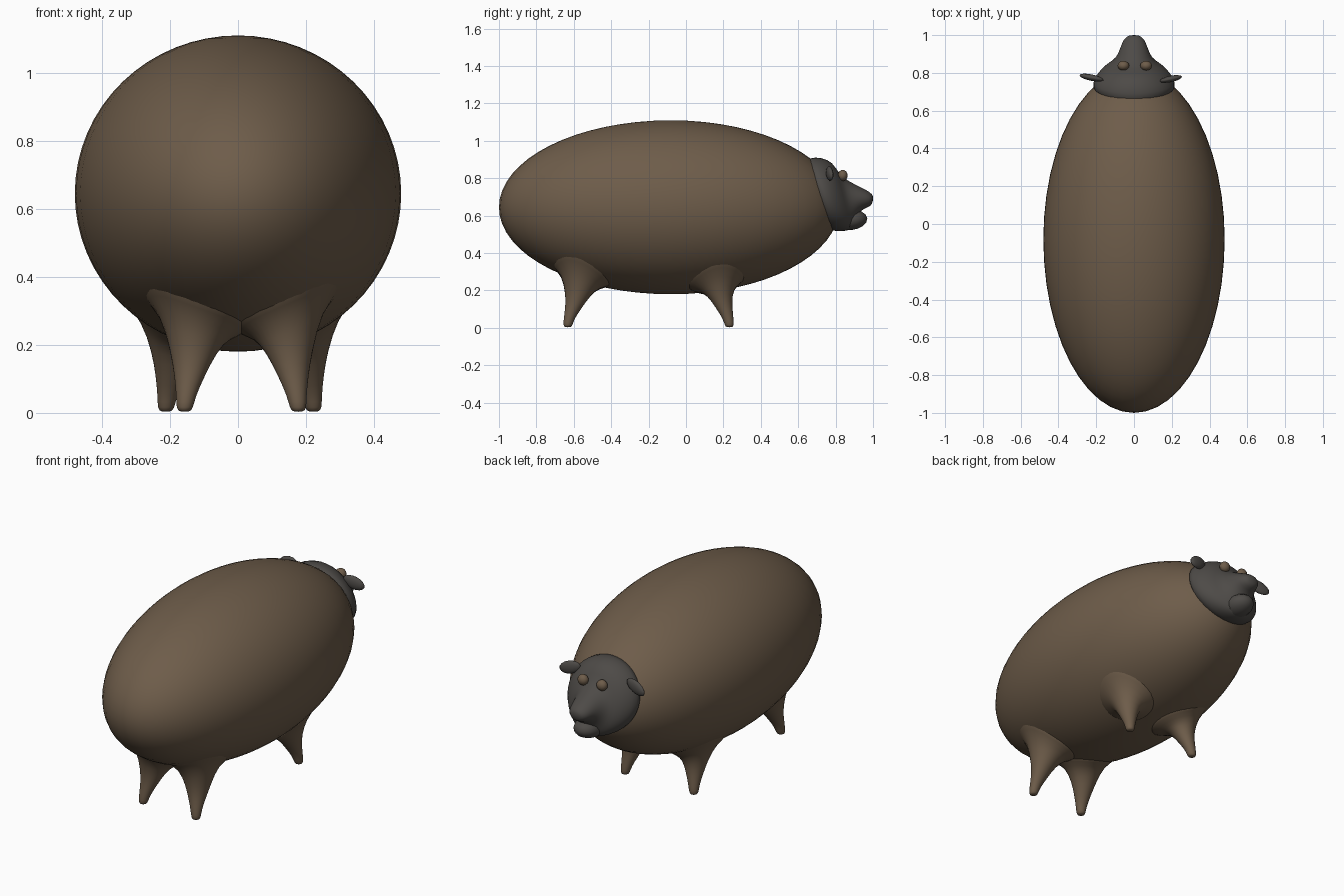
import bpy, bmesh, math
from mathutils import Vector, Matrix, Euler

if "Cube" in bpy.data.objects:
    bpy.data.objects.remove(bpy.data.objects["Cube"])


def material(name, rgb):
    m = bpy.data.materials.new(name)
    m.diffuse_color = (*rgb, 1)
    m.use_nodes = True
    m.node_tree.nodes["Principled BSDF"].inputs["Base Color"].default_value = m.diffuse_color
    return m


wool = material("wool brown", (0.155, 0.108, 0.068))
face = material("face charcoal", (0.075, 0.069, 0.063))

CENTRE, RX, RY_BACK, RY_FRONT, RZ = Vector((0, -0.08, 0.645)), 0.48, 0.92, 0.90, 0.465


def finish(name, bm, mat):
    bmesh.ops.recalc_face_normals(bm, faces=bm.faces[:])
    me = bpy.data.meshes.new(name)
    bm.to_mesh(me)
    bm.free()
    for p in me.polygons:
        p.use_smooth = True
    me.materials.append(mat)
    ob = bpy.data.objects.new(name, me)
    bpy.context.collection.objects.link(ob)
    return ob


def ellipsoid(name, loc, radii, mat, rot=(0, 0, 0), seg=16):
    bm = bmesh.new()
    bmesh.ops.create_uvsphere(bm, u_segments=seg, v_segments=seg // 2, radius=1)
    bm.transform(Matrix.LocRotScale(Vector(loc), Euler(rot), Vector(radii)))
    return finish(name, bm, mat)


def loft(name, rings, mat, levels=1):
    bm = bmesh.new()
    loops = [[bm.verts.new(p) for p in ring] for ring in rings]
    n = len(loops[0])
    for a, b in zip(loops, loops[1:]):
        for i in range(n):
            bm.faces.new((a[i], a[(i + 1) % n], b[(i + 1) % n], b[i]))
    bm.faces.new(loops[0])
    bm.faces.new(loops[-1])
    ob = finish(name, bm, mat)
    sub = ob.modifiers.new("smooth", "SUBSURF")
    sub.levels = sub.render_levels = levels
    return ob


def belly(x, y):
    # height of the underside of the body
    ry = RY_FRONT if y > CENTRE.y else RY_BACK
    k = 1 - (x / RX) ** 2 - ((y - CENTRE.y) / ry) ** 2
    return CENTRE.z - RZ * math.sqrt(max(k, 0))


# Body: long egg, slightly shorter at the head end
bm = bmesh.new()
bmesh.ops.create_uvsphere(bm, u_segments=48, v_segments=32, radius=1)
for v in bm.verts:
    ry = RY_FRONT if v.co.y > 0 else RY_BACK
    v.co = CENTRE + Vector((v.co.x * RX, v.co.y * ry, v.co.z * RZ))
finish("body", bm, wool)


# Legs: tapered stubs flaring into the belly
def leg(name, x, foot_y, lean):
    s = 1 if x > 0 else -1
    # inward shift, lean, radius, height (None follows the belly), gap below belly
    spec = [(0, 0, 0.015, 0.003, 0), (0, 0, 0.025, 0.012, 0), (0.004, 0.1, 0.029, 0.05, 0),
            (0.015, 0.45, 0.046, 0.11, 0), (0.026, 0.8, 0.068, 0.175, 0),
            (0.032, 1.0, 0.105, None, 0.022), (0.034, 1.1, 0.17, None, -0.004),
            (0.034, 1.1, 0.18, None, -0.04)]
    rings = []
    for inx, ln, r, z, gap in spec:
        ring = []
        for i in range(16):
            a = 2 * math.pi * i / 16
            px = x - s * inx + r * math.cos(a)
            py = foot_y + lean * ln + r * math.sin(a)
            ring.append((px, py, belly(px, py) - gap if z is None else z))
        rings.append(ring)
    loft(name, rings, wool)


leg("rear_leg_left", -0.157, -0.632, 0.07)
leg("rear_leg_right", 0.177, -0.632, 0.07)
leg("front_leg_left", -0.212, 0.232, -0.065)
leg("front_leg_right", 0.222, 0.232, -0.065)

# Head: slanted oval rings, each as top (y, z), bottom (y, z), half width
head = [((0.62, 0.88), (0.75, 0.53), 0.18), ((0.66, 0.915), (0.785, 0.515), 0.23),
        ((0.72, 0.915), (0.84, 0.513), 0.208), ((0.785, 0.89), (0.875, 0.52), 0.16),
        ((0.82, 0.82), (0.895, 0.54), 0.115), ((0.87, 0.785), (0.91, 0.585), 0.09),
        ((0.93, 0.755), (0.94, 0.635), 0.072), ((0.985, 0.727), (0.98, 0.645), 0.055),
        ((1.003, 0.705), (0.998, 0.665), 0.025)]
rings = []
for t, b, w in head:
    top, bot = Vector((0, *t)), Vector((0, *b))
    mid, half = (top + bot) / 2, (top - bot) / 2
    rings.append([mid + half * math.sin(a) + Vector((w * math.cos(a), 0, 0))
                  for a in (2 * math.pi * i / 20 for i in range(20))])
loft("head", rings, face)
ellipsoid("lower_jaw", (0, 0.875, 0.577), (0.075, 0.095, 0.055), face, (0.1, 0, 0))

# Ears: flat leaves sticking out sideways
ellipsoid("ear_left", (-0.225, 0.775, 0.825), (0.068, 0.017, 0.036), face, (0, -0.3, -0.2))
ellipsoid("ear_right", (0.195, 0.768, 0.825), (0.062, 0.017, 0.036), face, (0, 0.3, 0.2))

# Eyes
for side, x in (("left", -0.056), ("right", 0.064)):
    ellipsoid("eye_" + side, (x, 0.838, 0.815), (0.031, 0.026, 0.03), wool)
